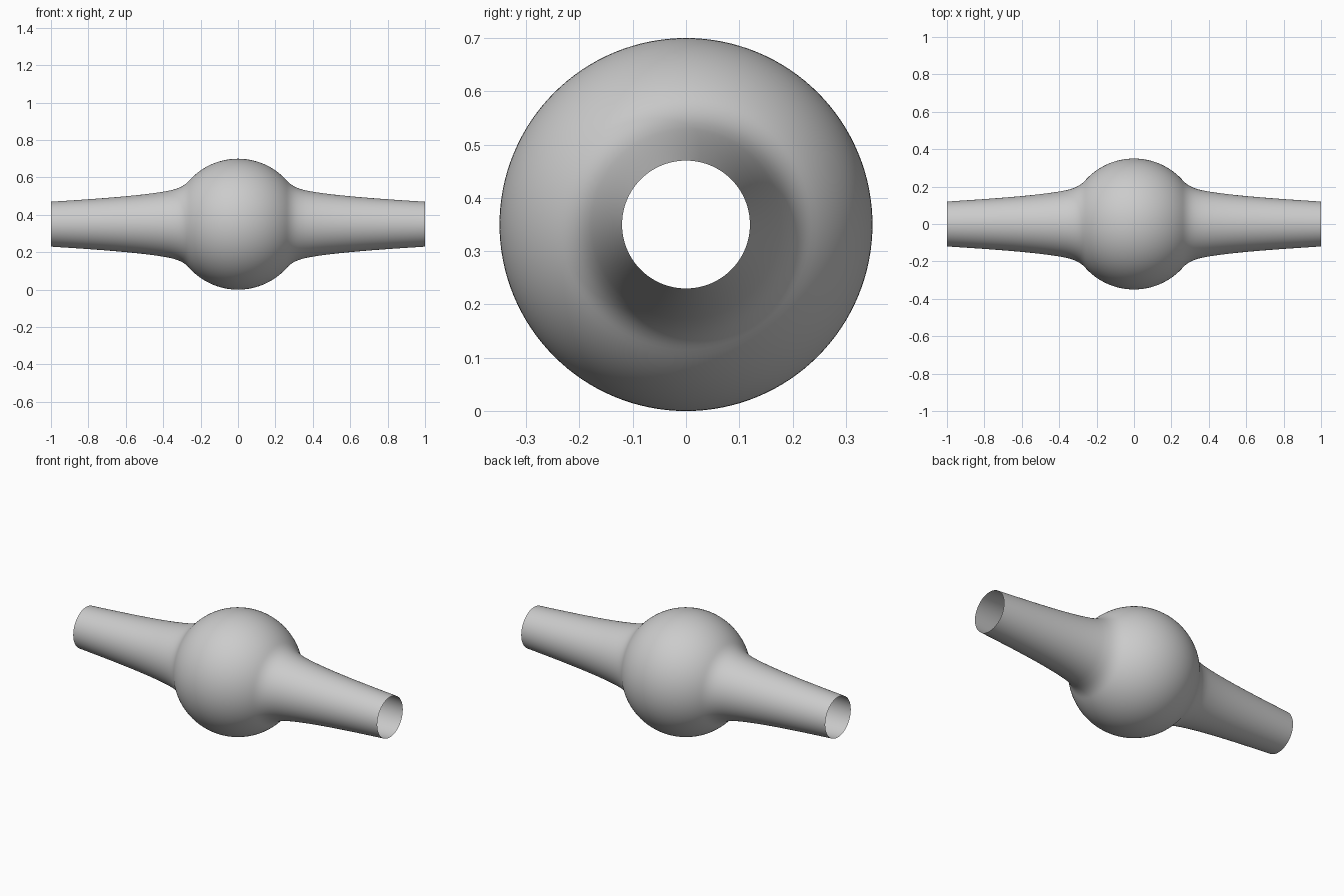
import bpy, bmesh, math
from mathutils import Vector
from mathutils.geometry import interpolate_bezier

if "Cube" in bpy.data.objects:
    bpy.data.objects.remove(bpy.data.objects["Cube"])

BALL_R, CENTRE_Z, SEGMENTS = 0.35, 0.35, 128


def curve(a, b, c, d, n):
    pts = interpolate_bezier(*[Vector((x, r, 0)) for x, r in (a, b, c, d)], n)
    return [(p.x, p.y) for p in pts[1:]]


# Half profile (x, radius): ball arc, tight fillet, then long flared neck
join = math.acos(0.235 / BALL_R)
half = [(BALL_R * math.sin(join * i / 20), BALL_R * math.cos(join * i / 20)) for i in range(21)]
jx, jr = half[-1]
half += curve((jx, jr), (jx + 0.028, jr - 0.031), (0.315, 0.192), (0.36, 0.181), 13)
half += curve((0.36, 0.181), (0.50, 0.152), (0.78, 0.134), (1.0, 0.12), 21)

# Mirror the profile and revolve it round the x axis, leaving both ends open
profile = [(-x, r) for x, r in reversed(half[1:])] + half
bm = bmesh.new()
rings = []
for x, r in profile:
    angles = [2 * math.pi * k / SEGMENTS for k in range(SEGMENTS)]
    rings.append([bm.verts.new((x, r * math.cos(a), r * math.sin(a))) for a in angles])
for p, q in zip(rings, rings[1:]):
    for k in range(SEGMENTS):
        n = (k + 1) % SEGMENTS
        bm.faces.new((p[k], p[n], q[n], q[k])).smooth = True
for f in bm.faces:
    c = f.calc_center_median()
    f.normal_update()
    if f.normal.dot(Vector((0, c.y, c.z))) < 0:
        f.normal_flip()

mesh = bpy.data.meshes.new("ball_with_necks")
bm.to_mesh(mesh)
bm.free()
obj = bpy.data.objects.new("ball_with_necks", mesh)
obj.location.z = CENTRE_Z
bpy.context.collection.objects.link(obj)
